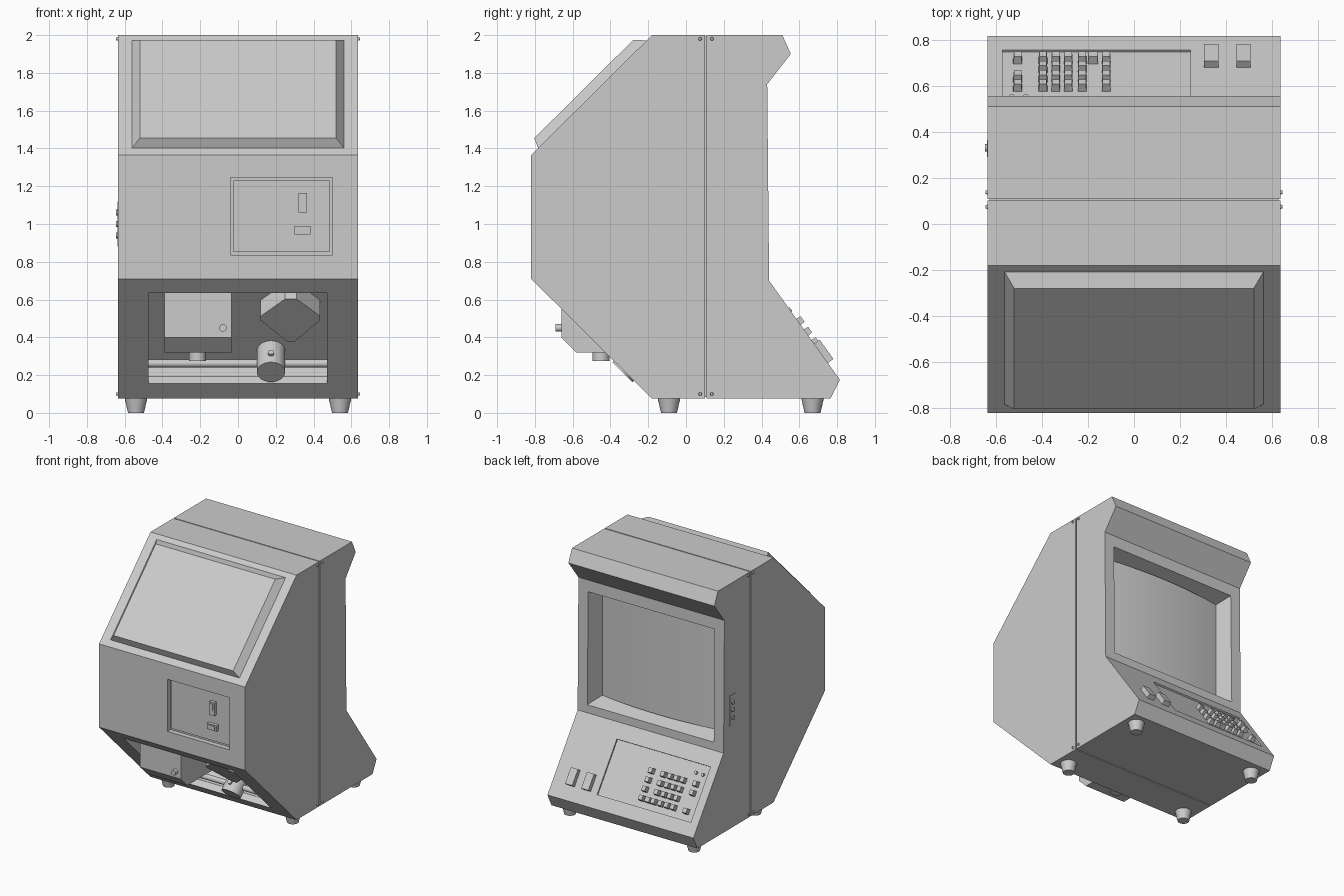
import bpy, bmesh, math
from mathutils import Matrix, Vector

if "Cube" in bpy.data.objects:
    bpy.data.objects.remove(bpy.data.objects["Cube"])


def finish(name, bm, smooth=False):
    bmesh.ops.recalc_face_normals(bm, faces=bm.faces)
    me = bpy.data.meshes.new(name)
    bm.to_mesh(me)
    bm.free()
    ob = bpy.data.objects.new(name, me)
    bpy.context.collection.objects.link(ob)
    if smooth:
        bpy.ops.object.select_all(action='DESELECT')
        ob.select_set(True)
        bpy.context.view_layer.objects.active = ob
        bpy.ops.object.shade_smooth_by_angle(angle=math.radians(35))
    return ob


def frame(y, z, v, n):
    """Local axes: x, v (along the panel), n (outward), with v and n given in (y, z)."""
    v, n = Vector((0, *v)).normalized(), Vector((0, *n)).normalized()
    m = Matrix(((1, v.x, n.x), (0, v.y, n.y), (0, v.z, n.z))).to_4x4()
    m.translation = (0, y, z)
    return m


def loft(name, m, a, b, smooth=False):
    """Solid between two equal point loops."""
    bm = bmesh.new()
    la, lb = ([bm.verts.new(m @ Vector(p)) for p in loop] for loop in (a, b))
    bm.faces.new(la)
    bm.faces.new(lb)
    k = len(la)
    for i in range(k):
        j = (i + 1) % k
        bm.faces.new((la[i], la[j], lb[j], lb[i]))
    return finish(name, bm, smooth)


def prism(name, pts, x0, x1):
    return loft(name, Matrix(), [(x0, *p) for p in pts], [(x1, *p) for p in pts])


def block(name, m, a, wa, wb, b=None):
    """Box or frustum: rectangles (x0, x1, v0, v1) at heights wa and wb."""
    def rect(r, w):
        return [(r[0], r[2], w), (r[1], r[2], w), (r[1], r[3], w), (r[0], r[3], w)]
    return loft(name, m, rect(a, wa), rect(b or a, wb))


def cyl(name, m, p0, p1, r0, r1=None, seg=24):
    p0, p1 = m @ Vector(p0), m @ Vector(p1)
    d = p1 - p0
    bm = bmesh.new()
    bmesh.ops.create_cone(bm, cap_ends=True, segments=seg, radius1=r0,
                          radius2=r0 if r1 is None else r1, depth=d.length)
    rot = Vector((0, 0, 1)).rotation_difference(d.normalized()).to_matrix().to_4x4()
    bm.transform(Matrix.Translation((p0 + p1) / 2) @ rot)
    return finish(name, bm, True)


def cut(ob, cutter):
    mod = ob.modifiers.new('cut', 'BOOLEAN')
    mod.operation, mod.solver, mod.object = 'DIFFERENCE', 'EXACT', cutter
    bpy.context.view_layer.objects.active = ob
    bpy.ops.object.modifier_apply(modifier=mod.name)
    bpy.data.objects.remove(cutter)


W = Matrix()
DOOR = frame(-.82, 0, (0, 1), (-1, 0))
LOWER = frame(-.18, .075, (-.64, .635), (-.635, -.64))
UPPER = frame(-.82, 1.365, (.64, .635), (-.635, .64))
BACK = frame(0, 0, (0, 1), (1, 0))
DESK = frame(.44, .70, (.375, -.525), (.525, .375))

# Cabinet halves with a narrow seam between them
front = prism('front_cabinet', [(.101, 2), (-.18, 2), (-.82, 1.365), (-.82, .71),
                                (-.18, .075), (.101, .075)], -.635, .635)
rear = prism('rear_cabinet', [(.109, 2), (.51, 2), (.555, 1.9), (.43, 1.74), (.44, .70),
                              (.815, .175), (.765, .075), (.109, .075)], -.635, .635)
block('seam_core', W, (-.627, .627, .095, .115), .083, 1.992)

# Recesses: service door, lower compartment, screen well, keypad tray
cut(front, block('cutter', DOOR, (-.04, .50, .835, 1.245), .02, -.04))
cut(front, block('cutter', LOWER, (-.475, .47, .114, .795), .05, -.15))
cut(rear, block('cutter', BACK, (-.555, .555, .76, 1.655), .45, .31,
                (-.51, .51, .80, 1.61)))
cut(rear, block('cutter', DESK, (-.57, .245, .12, .542), .02, -.012))

# Raised panel on the upper slope
block('upper_panel', UPPER, (-.565, .565, .05, .866), -.005, .052, (-.52, .52, .075, .814))

# Service door with slot and return
block('service_door', DOOR, (-.024, .484, .851, 1.229), -.042, -.03)
block('slot_plate', DOOR, (.32, .365, 1.06, 1.165), -.035, -.005)
block('slot_lip', DOOR, (.332, .353, 1.105, 1.155), -.01, .0)
block('return_cup', DOOR, (.30, .385, .945, .99), -.035, -.005)
block('return_flap', DOOR, (.315, .37, .952, .983), -.01, .0)

# Lower compartment machinery
prism('lamp_box', [(-.66, .70), (-.66, .40), (-.58, .32), (-.2, .32), (-.55, .70)], -.39, -.035)
cyl('lamp_knob', W, (-.08, -.65, .45), (-.08, -.69, .45), .02)
cyl('lens_barrel', W, (-.215, -.45, .275), (-.215, -.45, .33), .045)
cyl('upper_rail', W, (-.475, -.28, .262), (.47, -.28, .262), .021)
cyl('lower_rail', W, (-.475, -.20, .19), (.47, -.20, .19), .025)
cyl('lens_drum', LOWER, (.175, .21, -.15), (.175, .21, .01), .075, seg=32)
cyl('drum_stud', LOWER, (.175, .27, -.05), (.175, .30, -.05), .016)
outline = [(.12, .56), (.12, .59), (.25, .72), (.31, .72), (.435, .59), (.435, .56),
           (.30, .40), (.26, .40)]
loft('mirror_block', LOWER, [(x, v, -.16) for x, v in outline],
     [(x, v, -.03) for x, v in outline])

# Curved screen
arc = [(-.51 + 1.02 * i / 24) for i in range(25)]
shape = [(x, .312 + .04 * (1 - (x / .51) ** 2)) for x in arc] + [(.51, .29), (-.51, .29)]
loft('screen', W, [(x, y, .80) for x, y in shape], [(x, y, 1.61) for x, y in shape], True)

# Keypad: columns by x, rows down the slope
rows = [.268, .337, .406, .475]
keys = [(x, r, .019) for x in (-.12, -.225, -.285, -.34, -.395) for r in range(4)]
keys += [(-.505, 0, .019), (-.505, 1, .019), (-.505, 3, .019), (-.178, 3, .022)]
for x, r, h in keys:
    d = rows[r]
    block('key', DESK, (x - h, x + h, d - .021, d + .021), -.013, .026,
          (x - h + .003, x + h - .003, d - .018, d + .018))
for x in (-.47, -.53):
    cyl('indicator', DESK, (x, .19, -.013), (x, .19, .006), .012, seg=16)

# Large rocker switches
for x in (.335, .475):
    block('rocker_switch', DESK, (x - .031, x + .031, .41, .535), -.005, .036)

# Dial strip on the left side
block('dial_strip', W, (-.638, -.63, .29, .365), .88, 1.12)
for z in (.94, 1.0, 1.06):
    cyl('dial', W, (-.634, .33, z), (-.647, .33, z), .016, seg=16)

# Seam screws and feet
for s in (-1, 1):
    for y in (.075, .137):
        for z in (.1, 1.98):
            cyl('screw', W, (s * .632, y, z), (s * .645, y, z), .01, .007, 12)
    for y in (-.09, .67):
        cyl('foot', W, (s * .54, y, 0), (s * .54, y, .077), .042, .06)
